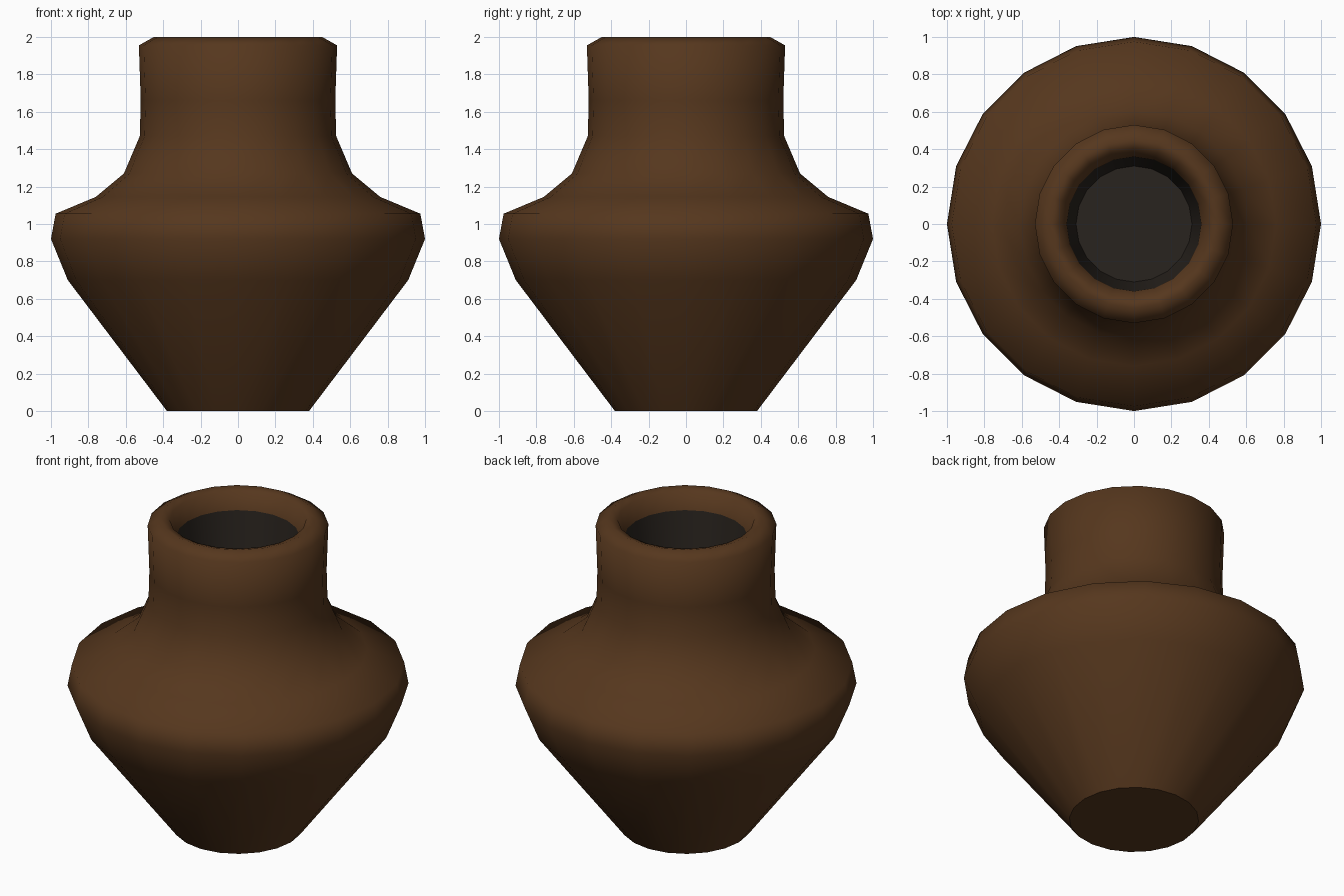
import bpy, bmesh
from math import cos, sin, tau

if "Cube" in bpy.data.objects:
    bpy.data.objects.remove(bpy.data.objects["Cube"])

SIDES = 20

def material(name, rgb):
    m = bpy.data.materials.new(name)
    m.diffuse_color = (*rgb, 1)
    m.use_nodes = True
    m.node_tree.nodes["Principled BSDF"].inputs["Base Color"].default_value = m.diffuse_color
    return m

def lathe(name, profile, mat, cap_first=False, cap_last=False):
    """Spin (radius, z) points round the z axis, with optional flat caps."""
    bm = bmesh.new()
    rings = [[bm.verts.new((r * cos(tau * i / SIDES), r * sin(tau * i / SIDES), z))
              for i in range(SIDES)] for r, z in profile]
    for a, b in zip(rings, rings[1:]):
        for i in range(SIDES):
            j = (i + 1) % SIDES
            bm.faces.new((a[i], a[j], b[j], b[i])).smooth = True
    caps = []
    if cap_first:
        caps.append(bm.faces.new(rings[0][::-1]))
    if cap_last:
        caps.append(bm.faces.new(rings[-1]))
    for f in caps:
        for e in f.edges:
            e.smooth = False      # crisp edge round each cap
    mesh = bpy.data.meshes.new(name)
    bm.to_mesh(mesh)
    bm.free()
    mesh.materials.append(mat)
    ob = bpy.data.objects.new(name, mesh)
    bpy.context.collection.objects.link(ob)
    return ob

clay = material("brown_clay", (0.092, 0.038, 0.0125))
dark = material("dark_inside", (0.022, 0.017, 0.013))

# Outer body: foot, belly, shoulder, neck and rolled lip
lathe("vase_body", [
    (0.38, 0.0), (0.91, 0.70), (1.0, 0.92), (0.975, 1.055), (0.76, 1.145),
    (0.61, 1.27), (0.525, 1.47), (0.52, 1.66), (0.53, 1.955), (0.45, 2.0),
    (0.40, 1.985), (0.36, 1.88)], clay, cap_first=True)

# Dark well inside the neck
lathe("vase_inside", [(0.36, 1.88), (0.31, 1.5)], dark, cap_last=True)
